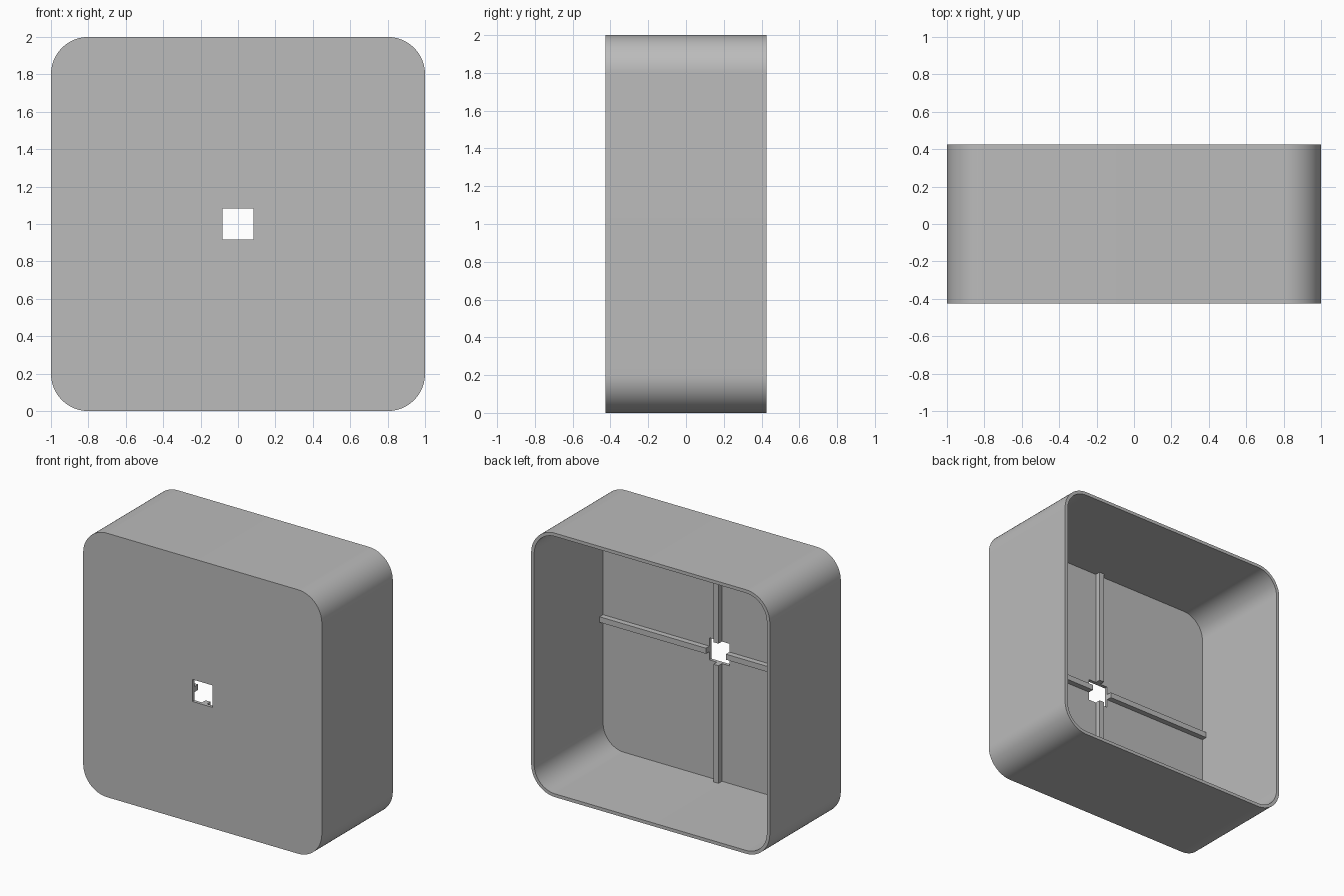
import bpy
import bmesh
import math
from mathutils import Vector

SIZE, DEPTH = 2.0, 0.85
WALL, RADIUS = 0.025, 0.2
HOLE, RIB = 0.167, 0.042
FRONT = -DEPTH / 2
MID = SIZE / 2

cube = bpy.data.objects.get("Cube")
if cube:
    bpy.data.objects.remove(cube, do_unlink=True)

grey = bpy.data.materials.new("plain_grey")
grey.use_nodes = True
colour = (0.5, 0.5, 0.5, 1.0)
grey.diffuse_color = colour
grey.node_tree.nodes["Principled BSDF"].inputs["Base Color"].default_value = colour


def finish(name, bm):
    bmesh.ops.recalc_face_normals(bm, faces=bm.faces)
    mesh = bpy.data.meshes.new(name)
    bm.to_mesh(mesh)
    bm.free()
    mesh.materials.append(grey)
    obj = bpy.data.objects.new(name, mesh)
    bpy.context.collection.objects.link(obj)
    return obj


def rounded_prism(name, half, radius, y0, y1, steps=24):
    """Rounded square in the xz plane, extruded along y."""
    bm = bmesh.new()
    ring = []
    for corner in range(4):
        start = corner * math.pi / 2
        cx = math.copysign(half - radius, math.cos(start + math.pi / 4))
        cz = math.copysign(half - radius, math.sin(start + math.pi / 4))
        for i in range(steps + 1):
            a = start + i / steps * math.pi / 2
            ring.append(bm.verts.new((cx + radius * math.cos(a), y0,
                                      MID + cz + radius * math.sin(a))))
    face = bm.faces.new(ring)
    result = bmesh.ops.extrude_face_region(bm, geom=[face])
    moved = [v for v in result["geom"] if isinstance(v, bmesh.types.BMVert)]
    bmesh.ops.translate(bm, verts=moved, vec=(0, y1 - y0, 0))
    return finish(name, bm)


def box(name, low, high):
    bm = bmesh.new()
    bmesh.ops.create_cube(bm, size=1)
    low, high = Vector(low), Vector(high)
    bmesh.ops.scale(bm, vec=high - low, verts=bm.verts)
    bmesh.ops.translate(bm, vec=(low + high) / 2, verts=bm.verts)
    return finish(name, bm)


def cut(target, cutter):
    mod = target.modifiers.new("cut", 'BOOLEAN')
    mod.operation = 'DIFFERENCE'
    mod.solver = 'EXACT'
    mod.object = cutter
    bpy.context.view_layer.objects.active = target
    bpy.ops.object.modifier_apply(modifier=mod.name)
    bpy.data.objects.remove(cutter, do_unlink=True)


# Open-backed housing with a square hole through the front plate
housing = rounded_prism("housing", MID, RADIUS, FRONT, -FRONT)
cut(housing, rounded_prism("cavity_cutter", MID - WALL, RADIUS - WALL,
                           FRONT + WALL, -FRONT + 0.1))
h = HOLE / 2
cut(housing, box("hole_cutter", (-h, FRONT - 0.1, MID - h), (h, FRONT + 0.1, MID + h)))

bpy.ops.object.select_all(action='DESELECT')
housing.select_set(True)
bpy.context.view_layer.objects.active = housing
bpy.ops.object.shade_smooth_by_angle(angle=math.radians(30))

# Four stiffening ribs running from the hole to the walls
r = RIB / 2
y0 = FRONT + WALL
y1 = y0 + RIB
end = MID - WALL / 2
for side, a, b in (("left", h, end), ("right", -end, -h)):
    box(side + "_rib", (a, y0, MID - r), (b, y1, MID + r))
for side, a, b in (("upper", h, end), ("lower", -end, -h)):
    box(side + "_rib", (-r, y0, MID + a), (r, y1, MID + b))
